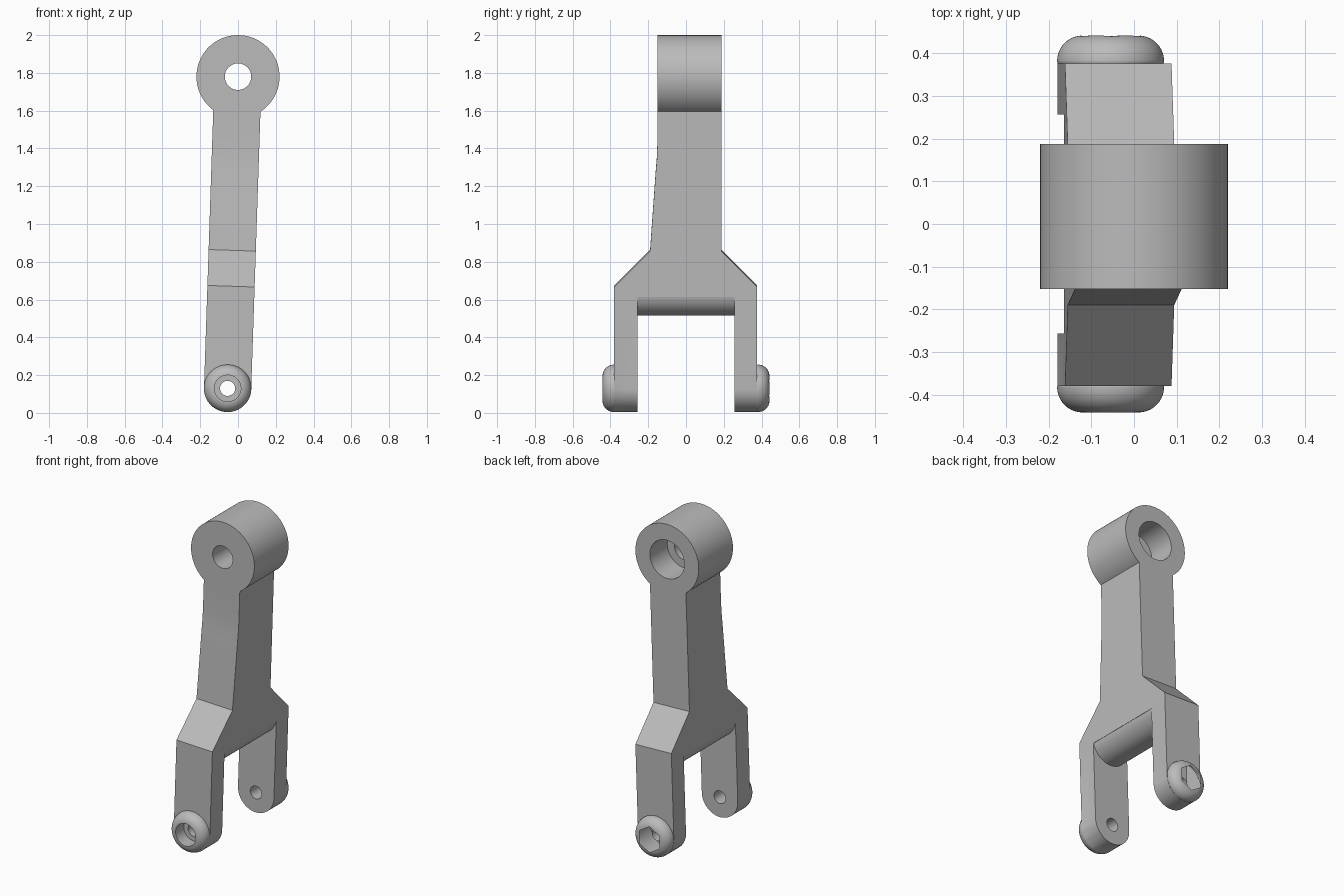
import bpy, bmesh, math
from mathutils import Vector

if "Cube" in bpy.data.objects:
    bpy.data.objects.remove(bpy.data.objects["Cube"], do_unlink=True)

TOP = 1.78            # height of the upper pivot
PIVOT = -1.651        # lower pivot relative to the upper one
HALF = 0.125          # half width of the arm
LEAN = 0.0333         # sideways lean of the arm
SEG = 96

grey = bpy.data.materials.new("plain grey")
grey.use_nodes = True
grey.diffuse_color = (0.5, 0.5, 0.5, 1)
grey.node_tree.nodes["Principled BSDF"].inputs["Base Color"].default_value = (0.5, 0.5, 0.5, 1)


def finish(name, bm):
    bmesh.ops.recalc_face_normals(bm, faces=bm.faces[:])
    mesh = bpy.data.meshes.new(name)
    bm.to_mesh(mesh)
    bm.free()
    mesh.materials.append(grey)
    obj = bpy.data.objects.new(name, mesh)
    bpy.context.collection.objects.link(obj)
    return obj


def prism(name, points, direction):
    """Extrude a closed outline along a direction."""
    bm = bmesh.new()
    face = bm.faces.new([bm.verts.new(p) for p in points])
    ext = bmesh.ops.extrude_face_region(bm, geom=[face])
    moved = [v for v in ext["geom"] if isinstance(v, bmesh.types.BMVert)]
    bmesh.ops.translate(bm, verts=moved, vec=Vector(direction))
    return finish(name, bm)


def arc(radius, z, start, end, steps, y):
    angles = [math.radians(start + (end - start) * i / steps) for i in range(steps + 1)]
    return [(radius * math.cos(a), y, z + radius * math.sin(a)) for a in angles]


def rod(name, radius, z, y0, y1, sides=SEG, start=0):
    ring = arc(radius, z, start, start + 360, sides, y0)[:-1]
    return prism(name, ring, (0, y1 - y0, 0))


def combine(target, other, operation):
    mod = target.modifiers.new(operation.lower(), "BOOLEAN")
    mod.operation = operation
    mod.solver = "EXACT"
    mod.object = other
    bpy.ops.object.select_all(action="DESELECT")
    bpy.context.view_layer.objects.active = target
    target.select_set(True)
    bpy.ops.object.modifier_apply(modifier=mod.name)
    bpy.data.objects.remove(other, do_unlink=True)


def boss(name, side):
    """Round pad with a filleted outer rim, turned about the pivot axis."""
    r, fillet = HALF + 0.0005, 0.06
    profile = [(0, 0.34), (0.11, 0.34), (r, 0.381)]
    for i in range(11):
        a = math.radians(9 * i)
        profile.append((r - fillet + fillet * math.cos(a), 0.382 + fillet * math.sin(a)))
    profile.append((0, 0.442))
    bm = bmesh.new()
    verts = [bm.verts.new((x, side * y, PIVOT)) for x, y in profile]
    edges = [bm.edges.new(pair) for pair in zip(verts, verts[1:])]
    bmesh.ops.spin(bm, geom=verts + edges, cent=(0, 0, PIVOT), axis=(0, 1, 0),
                   angle=math.tau, steps=SEG)
    bmesh.ops.remove_doubles(bm, verts=bm.verts[:], dist=0.0001)
    return finish(name, bm)


# Arm: rounded front silhouette trimmed by the side profile
silhouette = arc(HALF, PIVOT, 180, 360, SEG // 2, -0.5) + [(HALF, -0.5, 0), (-HALF, -0.5, 0)]
arm = prism("forked_arm", silhouette, (0, 1, 0))
side = [(-0.38, -0.1), (-0.38, 0.67), (-0.19, 0.86), (-0.16, 1.28), (-0.155, 1.34),
        (-0.152, 1.41), (-0.152, 1.7), (0.188, 1.7), (0.188, 0.86), (0.377, 0.67), (0.377, -0.1)]
combine(arm, prism("side_trim", [(-0.3, y, z - TOP) for y, z in side], (0.6, 0, 0)), "INTERSECT")

# Fork slot under a rounded crossbar
slot = arc(HALF, 0.639 - TOP, 190, 350, SEG // 2, -0.257)
edge_z, floor_z = slot[0][2], -2
slot += [(0.3, -0.257, edge_z), (0.3, -0.257, floor_z),
         (-0.3, -0.257, floor_z), (-0.3, -0.257, edge_z)]
combine(arm, prism("slot_cutter", slot, (0, 0.514, 0)), "DIFFERENCE")

# Upper bearing ring and lower bosses
combine(arm, rod("bearing_ring", 0.22, 0, -0.152, 0.188), "UNION")
for s in (-1, 1):
    combine(arm, boss("pivot_boss", s), "UNION")

# Bores: stepped upper hole, lower pin hole, round and hexagonal recesses
bores = [rod("upper_bore", 0.07, 0, -0.3, 0.1),
         rod("upper_counterbore", 0.12, 0, 0.015, 0.3),
         rod("pin_bore", 0.04, PIVOT, -0.6, 0.6),
         rod("bolt_head_recess", 0.07, PIVOT, -0.6, -0.36),
         rod("nut_recess", 0.08, PIVOT, 0.36, 0.6, sides=6, start=30)]
for bore in bores:
    combine(arm, bore, "DIFFERENCE")

# Stand the arm up and shade it
arm.location = (0, 0, TOP)
arm.rotation_euler = (0, LEAN, 0)
arm.data.materials.clear()
arm.data.materials.append(grey)
bpy.ops.object.select_all(action="DESELECT")
bpy.context.view_layer.objects.active = arm
arm.select_set(True)
bpy.ops.object.shade_smooth_by_angle(angle=math.radians(30))
